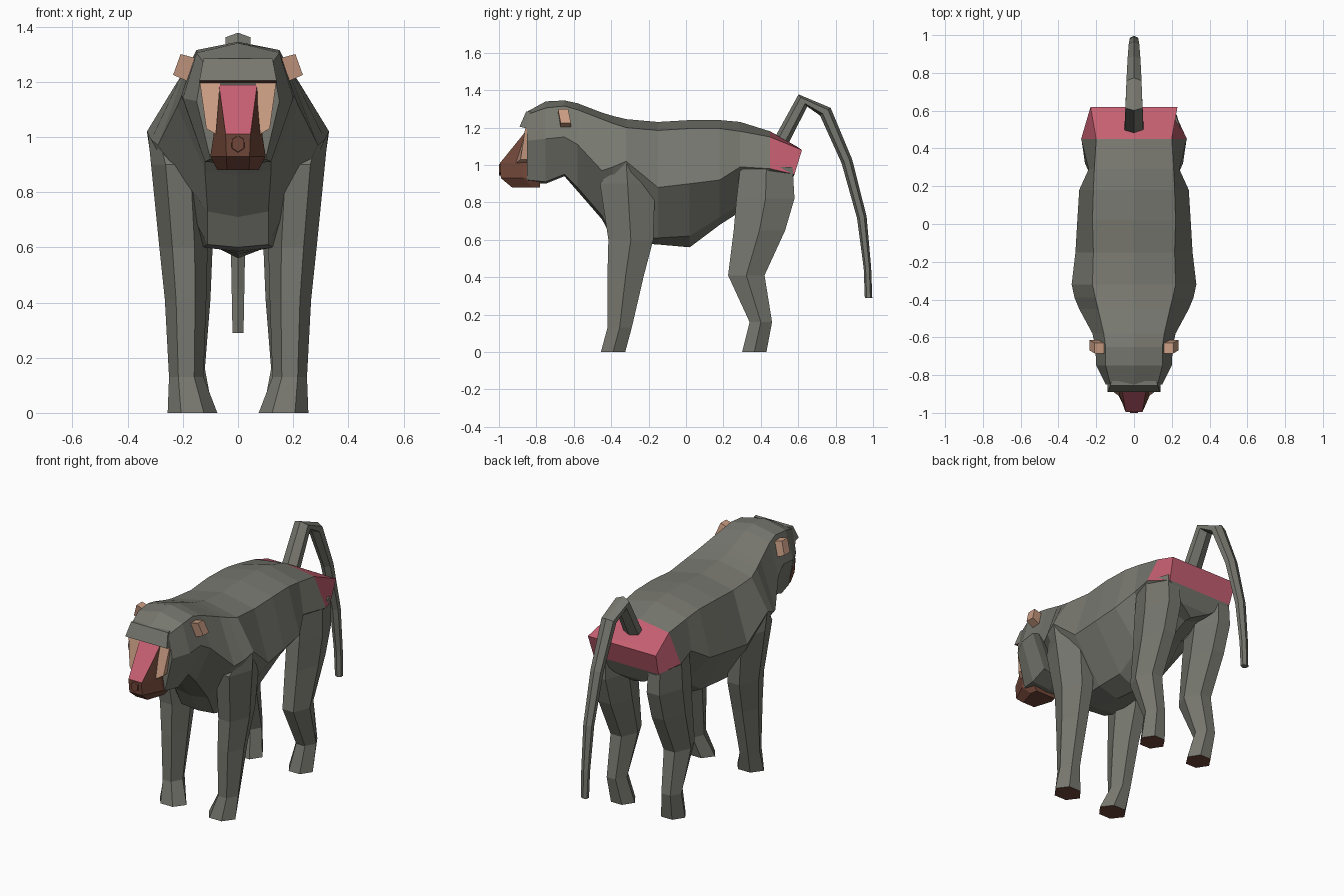
import bpy, math
from mathutils import Vector

if "Cube" in bpy.data.objects:
    bpy.data.objects.remove(bpy.data.objects["Cube"])


def material(name, rgb):
    m = bpy.data.materials.new(name)
    m.diffuse_color = (*rgb, 1)
    m.use_nodes = True
    m.node_tree.nodes["Principled BSDF"].inputs["Base Color"].default_value = m.diffuse_color
    return m


GREY = material("grey fur", (0.185, 0.187, 0.16))
PINK = material("pink skin", (0.56, 0.115, 0.165))
BROWN = material("brown skin", (0.165, 0.062, 0.04))
TAN = material("tan skin", (0.60, 0.34, 0.23))


def make(name, verts, faces, mats, rule=None, mirror=False):
    """Mesh object; rule(face) picks the material index."""
    me = bpy.data.meshes.new(name)
    me.from_pydata([tuple(v) for v in verts], [], faces)
    for m in mats:
        me.materials.append(m)
    ob = bpy.data.objects.new(name, me)
    bpy.context.collection.objects.link(ob)
    bpy.context.view_layer.objects.active = ob
    ob.select_set(True)
    bpy.ops.object.mode_set(mode='EDIT')
    bpy.ops.mesh.select_all(action='SELECT')
    bpy.ops.mesh.normals_make_consistent(inside=False)
    bpy.ops.object.mode_set(mode='OBJECT')
    ob.select_set(False)
    if rule:
        for p in me.polygons:
            p.material_index = rule(p)
    if mirror:
        ob.modifiers.new("mirror", 'MIRROR').use_mirror_merge = False
    return ob


def loft(name, rings, mats, rule=None, mirror=False, strip_caps=False):
    """Skin a list of equal rings; strip caps join left and right points."""
    n = len(rings[0])
    verts = [v for r in rings for v in r]
    faces = []
    for k in range(len(rings) - 1):
        for i in range(n):
            j = (i + 1) % n
            faces.append((k*n + i, k*n + j, (k+1)*n + j, (k+1)*n + i))
    for base in (0, (len(rings) - 1) * n):
        if strip_caps:
            for i in range(n // 2):
                ids = [i, i + 1, (n - i - 1) % n, (n - i) % n]
                faces.append([base + v for v in dict.fromkeys(ids)])
        else:
            faces.append([base + v for v in range(n)])
    return make(name, verts, faces, mats, rule, mirror)


def both_sides(half):
    """Close a half section running from top centre to bottom centre."""
    return half + [(-x, y, z) for x, y, z in half[-2:0:-1]]


# Body and head: y, top z, upper edge, widest edge, lower edge, bottom z
SECTIONS = [
    (-0.85, 1.285, .125, 1.27, .15, 1.13, .10, .92, .90),
    (-0.75, 1.34, .15, 1.305, .20, 1.14, .12, .91, .90),
    (-0.65, 1.345, .15, 1.315, .205, 1.15, .12, .95, .94),
    (-0.58, 1.33, .16, 1.295, .22, 1.11, .12, .88, .86),
    (-0.45, 1.28, .19, 1.245, .29, .97, .11, .73, .71),
    (-0.39, 1.262, .205, 1.222, .315, .99, .11, .61, .60),
    (-0.32, 1.245, .22, 1.20, .33, 1.02, .13, .60, .585),
    (-0.15, 1.23, .215, 1.185, .31, .88, .13, .61, .575),
    (0.02, 1.24, .22, 1.195, .30, .90, .12, .62, .56),
    (0.18, 1.24, .215, 1.195, .29, .92, .12, .72, .68),
    (0.29, 1.23, .21, 1.18, .24, .99, .10, .79, .75),
    (0.45, 1.18, .20, 1.15, .28, .98, .12, .86, .82),
]
rings = [both_sides([(0, y, t), (ux, y, uz), (wx, y, wz), (lx, y, lz), (0, y, b)])
         for y, t, ux, uz, wx, wz, lx, lz, b in SECTIONS]
rings.append(both_sides([(0, .59, 1.10), (.23, .62, 1.08), (.22, .58, .95),
                         (.10, .54, .86), (0, .50, .82)]))
loft("body", rings, [GREY, PINK],
     lambda p: 1 if p.center.y > .46 and p.center.z > .95 else 0, strip_caps=True)


# Legs: hexagonal sections of z, front y, back y, inner x, outer x
def leg(name, rows):
    rings = []
    for z, y0, y1, x0, x1 in rows:
        xa, xb, ym = x0 + (x1 - x0) * .27, x0 + (x1 - x0) * .73, (y0 + y1) / 2
        rings.append([(x1, ym, z), (xb, y0, z), (xa, y0, z),
                      (x0, ym, z), (xa, y1, z), (xb, y1, z)])
    loft(name, rings, [GREY, BROWN],
         lambda p: 1 if p.center.z < .001 else 0, mirror=True)


leg("front_legs", [(1.02, -.36, -.28, .20, .327), (.90, -.46, -.165, .12, .315),
                   (.60, -.415, -.175, .11, .285), (.41, -.42, -.225, .115, .265),
                   (.13, -.42, -.29, .125, .25), (0, -.455, -.325, .075, .255)])
leg("hind_legs", [(.99, .29, .57, .10, .27), (.82, .27, .58, .09, .275),
                  (.65, .255, .53, .09, .27), (.41, .225, .42, .10, .26),
                  (.16, .34, .46, .12, .25), (0, .30, .43, .09, .25)])

# Tail: y, z, half width, half thickness along a bent path
TAIL = [(.50, 1.11, .05, .04), (.625, 1.345, .045, .04), (.745, 1.285, .04, .035),
        (.86, 1.02, .034, .03), (.94, .72, .028, .026), (.97, .45, .023, .02),
        (.976, .29, .02, .02)]
pts = [Vector((0, y, z)) for y, z, _, _ in TAIL]
rings = []
for i, (_, _, w, t) in enumerate(TAIL):
    d = (pts[min(i + 1, len(pts) - 1)] - pts[max(i - 1, 0)]).normalized()
    if i == len(TAIL) - 1:
        d = Vector((0, 0, -1))
    nrm = Vector((0, -d.z, d.y))
    rings.append([pts[i] + Vector((x * w, 0, 0)) + nrm * (s * t) for x, s in
                  ((0, 1), (1, .5), (1, -.5), (0, -1), (-1, -.5), (-1, .5))])
loft("tail", rings, [GREY])

# Brow ridge with bare skin underneath
loft("brow", [[(s * .12, -.83, 1.285), (s * .125, -.855, 1.285),
               (s * w, y, 1.205), (s * w, -.83, 1.19)]
              for s, w, y in ((-1, .14, -.89), (1, .14, -.89))],
     [GREY, BROWN], lambda p: 1 if p.normal.z < -.7 else 0)

# Muzzle: horizontal slices of z, front y and half width, back y and half width
MUZZLE = [(1.195, -.845, .07, -.80, .075), (1.01, -.995, .045, -.875, .088),
          (.93, -.99, .042, -.87, .10), (.88, -.93, .04, -.82, .075)]
loft("muzzle", [[(-a, y, z), (a, y, z), (b, yb, z), (b * .9, -.78, z),
                 (-b * .9, -.78, z), (-b, yb, z)] for z, y, a, yb, b in MUZZLE],
     [BROWN, PINK],
     lambda p: 1 if abs(p.center.x) < .01 and p.center.z > 1.05
     and p.center.y < -.88 and p.normal.y < -.3 else 0)

# Nose tip
loft("nose", [[(r * math.sin(a), y, .975 + r * 1.2 * math.cos(a))
               for a in [k * math.tau / 6 for k in range(6)]]
              for r, y in ((.03, -.97), (.025, -1.0))], [BROWN])

# Pale cheek patches beside the muzzle
loft("cheeks", [[(.065, -.85 + d, 1.195), (.138, -.86 + d, 1.195),
                 (.115, -.885 + d, 1.03), (.08, -.91 + d, 1.01)]
                for d in (0, .06)], [TAN], mirror=True)

# Ears
loft("ears", [[(x0, -.685 + dy, z0), (x1, -.685 + dy, z1),
               (x1, -.63 + dy, z1), (x0, -.63 + dy, z0)]
              for x0, z0, x1, z1, dy in ((.18, 1.20, .235, 1.225, .015),
                                         (.15, 1.285, .208, 1.30, 0))],
     [TAN], mirror=True)
